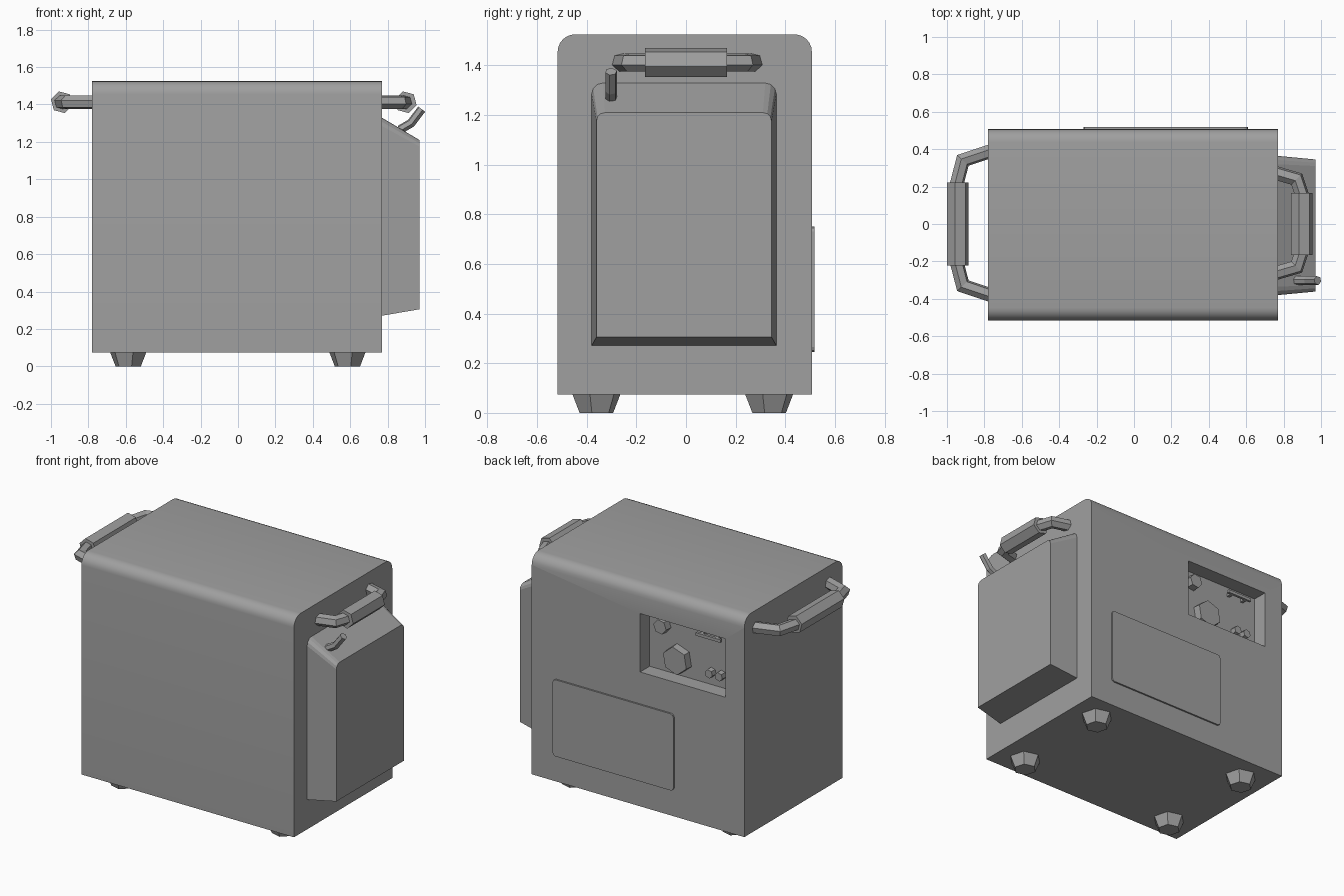
import bpy, bmesh, math
from mathutils import Vector, Matrix

if "Cube" in bpy.data.objects:
    bpy.data.objects.remove(bpy.data.objects["Cube"], do_unlink=True)

GREY = (0.35, 0.35, 0.35, 1)
mat = bpy.data.materials.new("plain grey")
mat.use_nodes = True
mat.diffuse_color = GREY
mat.node_tree.nodes["Principled BSDF"].inputs["Base Color"].default_value = GREY


def finish(name, bm):
    bmesh.ops.recalc_face_normals(bm, faces=bm.faces)
    mesh = bpy.data.meshes.new(name)
    bm.to_mesh(mesh)
    bm.free()
    mesh.materials.append(mat)
    ob = bpy.data.objects.new(name, mesh)
    bpy.context.collection.objects.link(ob)
    return ob


def box_bm(x, y, z):
    """Box from (min, max) pairs."""
    bm = bmesh.new()
    size = [b - a for a, b in (x, y, z)]
    mid = [(a + b) / 2 for a, b in (x, y, z)]
    bmesh.ops.create_cube(bm, size=1, matrix=Matrix.Translation(mid) @ Matrix.Diagonal((*size, 1)))
    return bm


def loft(name, loops):
    """Skin closed loops of equal length and cap both ends."""
    bm = bmesh.new()
    rings = [[bm.verts.new(p) for p in loop] for loop in loops]
    for a, b in zip(rings, rings[1:]):
        for i in range(len(a)):
            j = (i + 1) % len(a)
            bm.faces.new((a[i], a[j], b[j], b[i]))
    bm.faces.new(rings[0])
    bm.faces.new(rings[-1])
    return finish(name, bm)


def hex_sweep(name, path, radius, axis):
    """Mitred six-sided bar along a path lying in the plane normal to axis."""
    pts, up = [Vector(p) for p in path], Vector(axis)
    dirs = [(b - a).normalized() for a, b in zip(pts, pts[1:])]
    loops = []
    for i, p in enumerate(pts):
        before, after = dirs[max(i - 1, 0)], dirs[min(i, len(dirs) - 1)]
        tangent = (before + after).normalized()
        side = up.cross(tangent) / tangent.dot(after)
        angles = [math.radians(45 + 60 * k) for k in range(6)]
        loops.append([p + radius * (side * math.cos(a) + up * math.sin(a)) for a in angles])
    return loft(name, loops)


def cone(name, at, r1, r2, depth, turn, along_y=False):
    """Six-sided frustum; r1 is at its lower (or inner) end."""
    bm = bmesh.new()
    rot = Matrix.Rotation(math.radians(turn), 4, 'Z')
    if along_y:
        rot = Matrix.Rotation(-math.pi / 2, 4, 'X') @ rot
    bmesh.ops.create_cone(bm, cap_ends=True, segments=6, radius1=r1, radius2=r2,
                          depth=depth, matrix=Matrix.Translation(at) @ rot)
    return finish(name, bm)


# Casing with rounded long top edges
bm = box_bm((-0.78, 0.77), (-0.517, 0.507), (0.075, 1.525))
edges = [e for e in bm.edges if all(v.co.z > 1.5 for v in e.verts)
         and abs(e.verts[0].co.x - e.verts[1].co.x) > 1]
bmesh.ops.bevel(bm, geom=edges, offset=0.07, segments=6, profile=0.5, affect='EDGES')
casing = finish("casing", bm)
bpy.context.view_layer.objects.active = casing
casing.select_set(True)
bpy.ops.object.shade_smooth_by_angle(angle=math.radians(35))

# Control recess cut into the back
cutter = finish("recess_cutter", box_bm((-0.642, -0.02), (0.407, 0.6), (0.96, 1.345)))
cutter.hide_render = True
cutter.hide_viewport = True
cut = casing.modifiers.new("control_recess", 'BOOLEAN')
cut.operation, cut.object, cut.solver = 'DIFFERENCE', cutter, 'EXACT'

# Controls inside the recess
for name, x, z, r, depth, turn in (("dial", -0.236, 1.07, 0.095, 0.05, 10),
                                   ("fuel_knob", -0.127, 1.265, 0.05, 0.05, 20),
                                   ("socket_left", -0.476, 1.045, 0.03, 0.04, 15),
                                   ("socket_right", -0.549, 1.045, 0.03, 0.04, 15)):
    cone(name, (x, 0.405 + depth / 2, z), r, r * 0.95, depth, turn, along_y=True)
finish("switch_bar", box_bm((-0.57, -0.39), (0.44, 0.457), (1.28, 1.3)))
for x in (-0.535, -0.425):
    finish("switch_bar_post", box_bm((x - 0.01, x + 0.01), (0.4, 0.445), (1.28, 1.3)))

# Service hatch on the back, with clipped corners
bm = box_bm((-0.27, 0.61), (0.5, 0.518), (0.245, 0.75))
edges = [e for e in bm.edges if abs(e.verts[0].co.y - e.verts[1].co.y) > 0.01]
bmesh.ops.bevel(bm, geom=edges, offset=0.02, segments=2, profile=0.5, affect='EDGES')
finish("service_hatch", bm)


# Tapered side cover with rounded upper corners
def cover_loop(x, half, low, high, r):
    mid = -0.008
    loop = [(x, mid - half, low), (x, mid + half, low)]
    for side, steps in ((1, range(4)), (-1, range(3, -1, -1))):
        for k in steps:
            a = math.radians(30 * k)
            loop.append((x, mid + side * (half - r + r * math.cos(a)), high - r + r * math.sin(a)))
    return loop


loft("side_cover", [cover_loop(0.76, 0.373, 0.269, 1.335, 0.045),
                    cover_loop(0.97, 0.353, 0.305, 1.21, 0.035)])

# Latch on the cover
hex_sweep("latch", [(0.865, -0.302, 1.265), (0.925, -0.302, 1.3), (0.982, -0.302, 1.375)],
          0.024, (0, 1, 0))

# Carry handles: bent rail and thicker grip at each end
for label, half, grip, ends in (
        ("left", [(0.75, 0.27), (0.87, 0.235), (0.898, 0.15)], 0.165, 0.897),
        ("right", [(-0.76, 0.387), (-0.915, 0.335), (-0.95, 0.2)], 0.222, -0.942)):
    path = [(x, y + 0.005, 1.412) for x, y in half]
    path += [(x, 0.005 - y, 1.412) for x, y in reversed(half)]
    hex_sweep(label + "_rail", path, 0.038, (0, 0, 1))
    hex_sweep(label + "_grip", [(ends, grip, 1.412), (ends, -grip, 1.412)], 0.06, (0, 0, 1))

# Feet
for x in (-0.587, 0.585):
    for y in (-0.361, 0.335):
        cone("foot", (x, y, 0.04), 0.07, 0.102, 0.08, 15)
